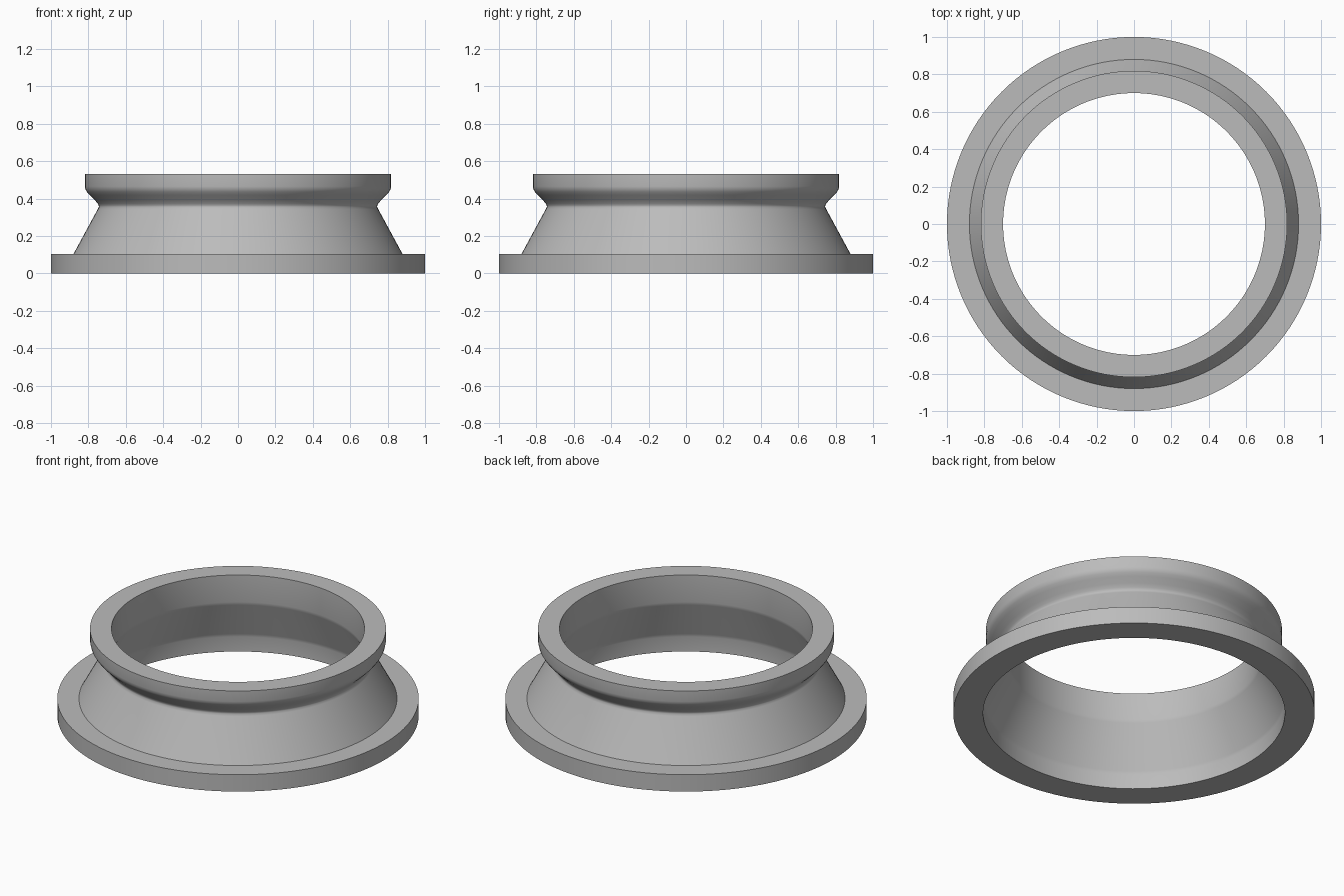
import bpy, bmesh, math
from mathutils import Matrix

if "Cube" in bpy.data.objects:
    bpy.data.objects.remove(bpy.data.objects["Cube"])

SEGMENTS = 128

# Closed wall section as (radius, height)
profile = [
    # outer side: flange, cone, rounded neck, flared lip, rim
    (0.835, 0.0), (1.0, 0.0), (1.0, 0.103), (0.88, 0.103),
    (0.75, 0.343), (0.744, 0.355), (0.745, 0.363), (0.75, 0.373),
    (0.765, 0.391), (0.793, 0.419), (0.808, 0.436), (0.816, 0.45),
    (0.819, 0.465), (0.819, 0.53),
    # inner side: straight throat, cone, straight mouth
    (0.70, 0.53), (0.70, 0.365), (0.704, 0.345), (0.831, 0.11), (0.835, 0.09),
]

# Revolve the section around z
bm = bmesh.new()
rings = []
for i in range(SEGMENTS):
    turn = Matrix.Rotation(2 * math.pi * i / SEGMENTS, 3, 'Z')
    rings.append([bm.verts.new(turn @ bm.verts.new((r, 0, z)).co) for r, z in profile])
bmesh.ops.delete(bm, geom=[v for v in bm.verts if v not in {w for ring in rings for w in ring}],
                 context='VERTS')
n = len(profile)
for i in range(SEGMENTS):
    a, b = rings[i], rings[(i + 1) % SEGMENTS]
    for j in range(n):
        k = (j + 1) % n
        bm.faces.new((a[j], b[j], b[k], a[k]))
bmesh.ops.recalc_face_normals(bm, faces=bm.faces)

mesh = bpy.data.meshes.new("flanged_ring")
bm.to_mesh(mesh)
bm.free()
ring = bpy.data.objects.new("flanged_ring", mesh)
bpy.context.collection.objects.link(ring)

# Single grey finish
grey = bpy.data.materials.new("grey")
grey.diffuse_color = (0.5, 0.5, 0.5, 1)
grey.use_nodes = True
grey.node_tree.nodes["Principled BSDF"].inputs["Base Color"].default_value = grey.diffuse_color
mesh.materials.append(grey)

# Smooth walls with crisp flange and rim edges
bpy.context.view_layer.objects.active = ring
ring.select_set(True)
bpy.ops.object.shade_smooth_by_angle(angle=math.radians(35))
